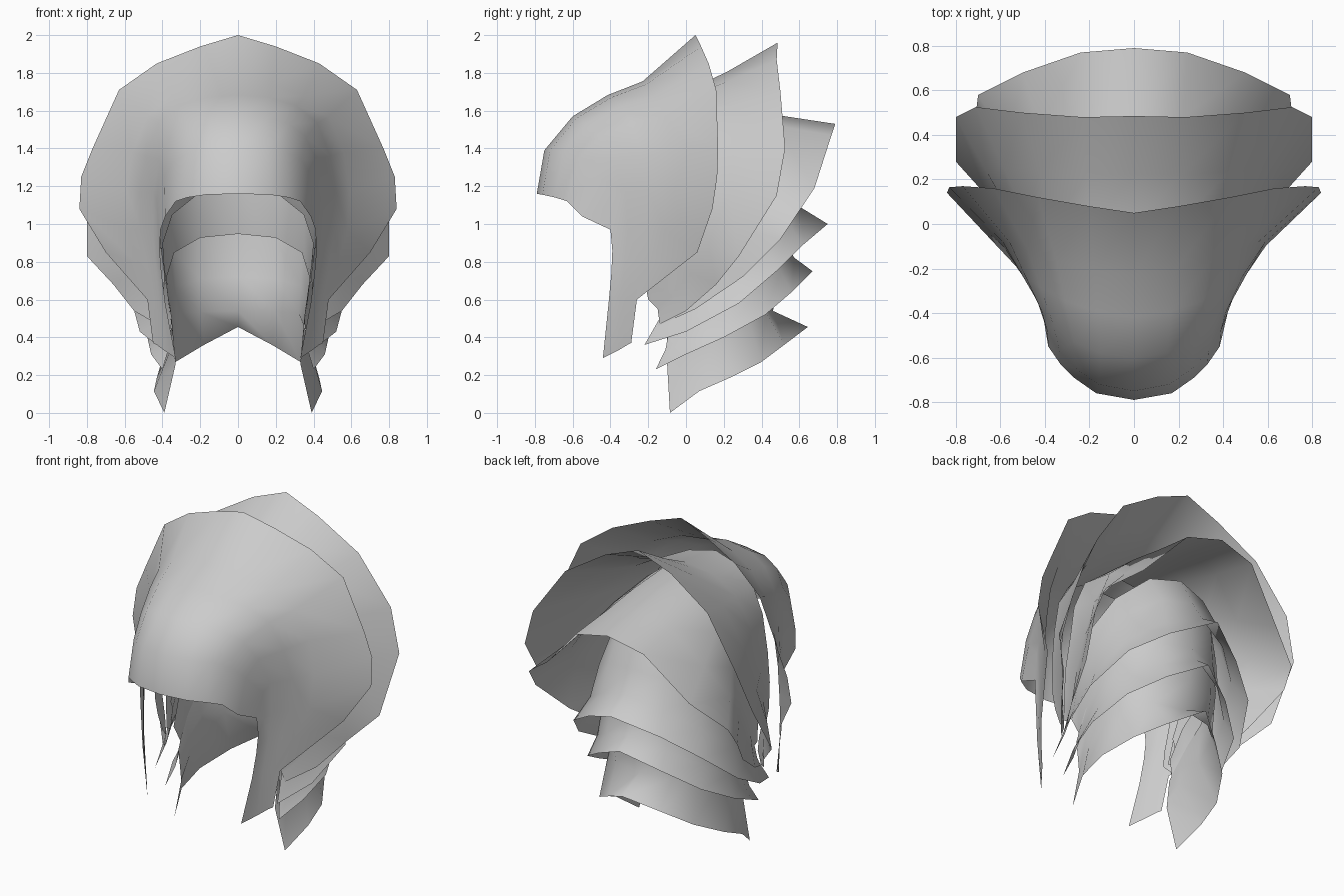
import bpy
import bmesh
from mathutils import Vector

grey = bpy.data.materials.new("plain grey")
grey.diffuse_color = (0.6, 0.6, 0.6, 1)


def flare(inner, rim, t=0.5, pull=0.15):
    """Section between two edges, pulled inward so the sheet flares at its rim."""
    out = []
    for a, b in zip(inner, rim):
        a, b = Vector(a), Vector(b)
        p = a.lerp(b, t - pull)
        p.z = a.z + (b.z - a.z) * t
        out.append(tuple(p))
    return out


def shell(name, sections):
    """Loft open sections (centre to side) and mirror them across x."""
    bm = bmesh.new()
    rows = []
    for sec in sections:
        full = [(-x, y, z) for x, y, z in reversed(sec[1:])] + list(sec)
        rows.append([bm.verts.new(p) for p in full])
    for r, s in zip(rows, rows[1:]):
        for i in range(len(r) - 1):
            bm.faces.new((r[i], r[i + 1], s[i + 1], s[i]))
    for f in bm.faces:
        f.smooth = True
    me = bpy.data.meshes.new(name)
    bm.to_mesh(me)
    bm.free()
    me.materials.append(grey)
    ob = bpy.data.objects.new(name, me)
    bpy.context.collection.objects.link(ob)


# Front cap with brim and cheek flaps
brim = [(0, -.79, 1.16), (.17, -.76, 1.155), (.27, -.69, 1.14), (.33, -.63, 1.12),
        (.385, -.55, 1.04), (.41, -.40, .97), (.415, -.39, .86), (.405, -.395, .74),
        (.385, -.41, .58), (.33, -.44, .29)]
brow = [(0, -.75, 1.39), (.16, -.72, 1.39), (.26, -.65, 1.38), (.335, -.57, 1.34),
        (.39, -.48, 1.25), (.43, -.36, 1.12), (.43, -.35, .95), (.42, -.36, .80),
        (.40, -.38, .60), (.36, -.40, .31)]
forehead = [(0, -.60, 1.57), (.15, -.58, 1.56), (.27, -.53, 1.53), (.36, -.46, 1.46),
            (.415, -.39, 1.34), (.45, -.32, 1.17), (.45, -.31, .98), (.44, -.32, .82),
            (.42, -.35, .61), (.39, -.36, .33)]
crown = [(0, -.23, 1.755), (.18, -.21, 1.74), (.35, -.16, 1.68), (.48, -.11, 1.57),
         (.56, -.08, 1.38), (.59, -.08, 1.17), (.58, -.11, .97), (.53, -.19, .79),
         (.46, -.29, .60), (.43, -.31, .36)]
cap_rim = [(0, .05, 2.0), (.20, .08, 1.94), (.43, .12, 1.85), (.63, .16, 1.71),
           (.77, .17, 1.40), (.83, .165, 1.25), (.84, .14, 1.08), (.70, .06, .85),
           (.48, -.26, .60), (.45, -.29, .37)]
temple = [tuple(Vector(a).lerp(Vector(b), .5) + Vector((0, 0, .02 if i < 4 else 0)))
          for i, (a, b) in enumerate(zip(forehead, crown))]
shell("front_cap", [brim, brow, forehead, temple, crown, cap_rim])

# Middle crest sheet
root = [(0, -.30, 1.66), (.17, -.27, 1.63), (.30, -.24, 1.55), (.40, -.20, 1.40),
        (.45, -.18, 1.18), (.45, -.20, .98), (.43, -.22, .80), (.41, -.22, .70), (.39, -.20, .60)]
inner = [(0, 0, 1.70), (.20, 0, 1.67), (.36, .01, 1.58), (.48, .02, 1.40), (.54, .02, 1.15),
         (.53, -.02, .95), (.48, -.08, .78), (.43, -.12, .65), (.40, -.15, .55)]
rim = [(0, .485, 1.96), (.23, .48, 1.87), (.50, .50, 1.70), (.71, .525, 1.40), (.80, .48, 1.15),
       (.80, .28, .83), (.66, .16, .68), (.55, 0, .54), (.43, -.14, .47)]
shell("middle_crest", [root, inner, flare(inner, rim, .42, -.04), rim])

# Rear crest sheet
root = [(0, -.10, 1.65), (.18, -.08, 1.61), (.32, -.06, 1.50), (.41, -.05, 1.30),
        (.43, -.06, 1.10), (.43, -.10, .92), (.41, -.14, .75), (.39, -.16, .60)]
inner = [(0, .25, 1.62), (.20, .24, 1.57), (.36, .21, 1.43), (.45, .18, 1.22), (.47, .12, 1.02),
         (.46, .04, .85), (.42, -.05, .70), (.39, -.12, .58)]
rim = [(0, .79, 1.53), (.24, .77, 1.47), (.50, .68, 1.19), (.70, .58, 1.04), (.71, .50, .92),
       (.61, .30, .72), (.52, .05, .55), (.42, -.15, .46)]
shell("rear_crest", [root, inner, flare(inner, rim, .5, .05), rim])

# Upper neck guard
root = [(0, .42, 1.42), (.20, .38, 1.38), (.35, .25, 1.25), (.42, .05, 1.05),
        (.41, -.08, .90), (.39, -.12, .75)]
inner = [(0, .53, 1.22), (.20, .49, 1.19), (.36, .36, 1.09), (.43, .18, .94), (.42, 0, .80),
         (.39, -.10, .70)]
rim = [(0, .75, 1.00), (.25, .62, .89), (.45, .49, .76), (.56, .28, .58), (.52, 0, .43),
       (.43, -.22, .36)]
shell("upper_neck_guard", [root, inner, flare(inner, rim, .6, .25), rim])

# Middle neck guard
root = [(0, .50, 1.20), (.20, .45, 1.17), (.35, .32, 1.05), (.40, .12, .90),
        (.39, -.03, .78), (.37, -.12, .60)]
inner = [(0, .52, .93), (.20, .47, .91), (.35, .34, .83), (.39, .17, .72), (.37, .02, .62),
         (.35, -.08, .50)]
rim = [(0, .67, .75), (.22, .56, .64), (.40, .42, .52), (.48, .20, .40), (.46, 0, .31),
       (.40, -.16, .23)]
shell("middle_neck_guard", [root, inner, flare(inner, rim, .6, .25), rim])

# Lower neck guard, folded at the nape
root = [(0, .51, .95), (.20, .46, .93), (.34, .33, .85), (.38, .14, .72), (.37, 0, .60),
        (.35, -.10, .45)]
nape = [(0, .50, .72), (.20, .45, .71), (.33, .32, .67), (.36, .15, .58), (.35, 0, .49),
        (.34, -.10, .36)]
fold = [(0, .46, .54), (.20, .42, .535), (.32, .32, .53), (.35, .16, .46), (.34, 0, .38),
        (.33, -.10, .26)]
rim = [(0, .645, .455), (.18, .52, .36), (.33, .40, .27), (.43, .23, .185), (.445, .07, .115),
       (.39, -.085, 0)]
shell("lower_neck_guard", [root, nape, fold, rim])
